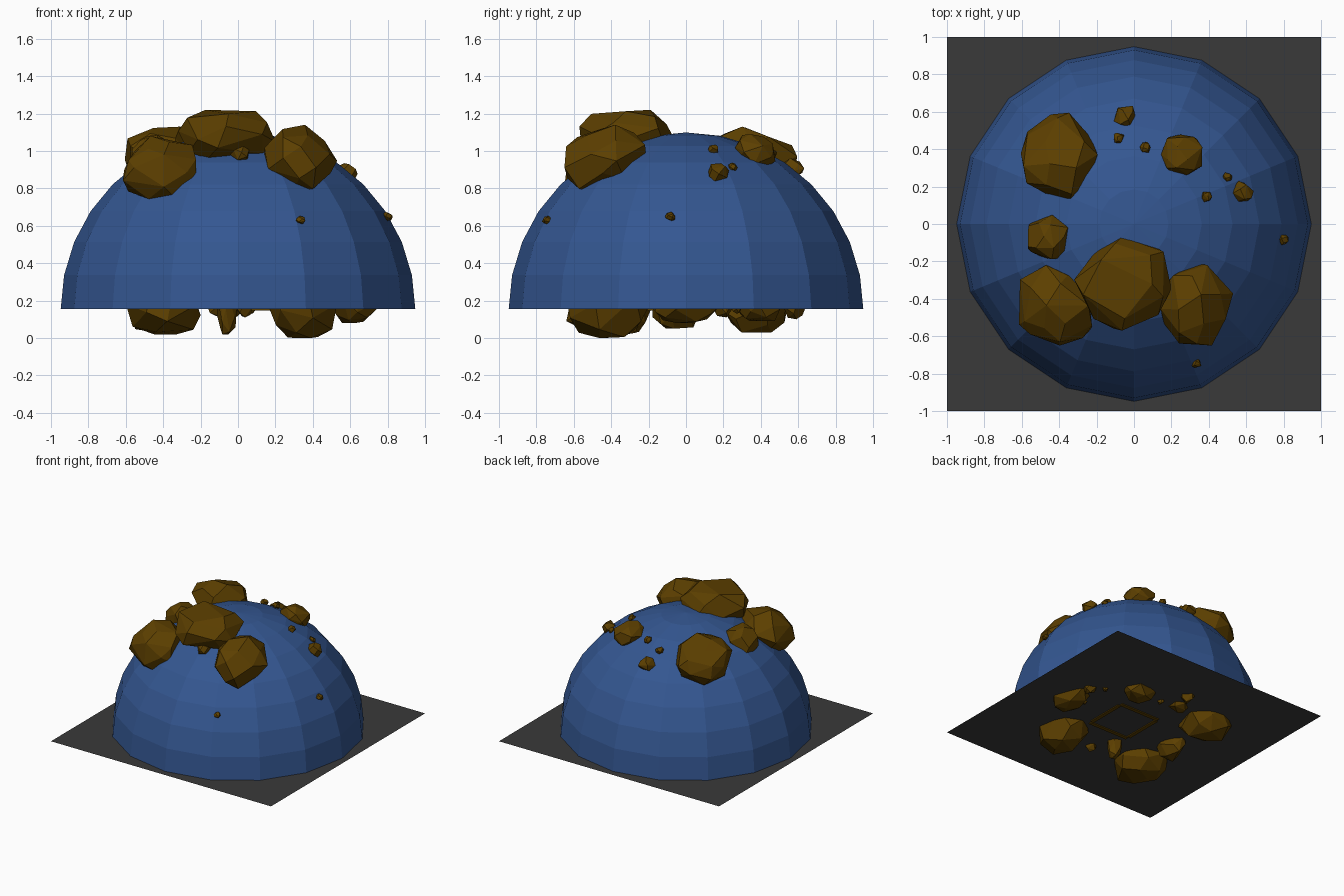
import bpy, bmesh, math, random
from mathutils import Vector

if "Cube" in bpy.data.objects:
    bpy.data.objects.remove(bpy.data.objects["Cube"])

PLANE_Z = 0.155
DOME_R = 0.948


def material(name, rgb):
    m = bpy.data.materials.new(name)
    m.diffuse_color = (*rgb, 1)
    m.use_nodes = True
    m.node_tree.nodes["Principled BSDF"].inputs["Base Color"].default_value = m.diffuse_color
    return m


BLUE = material("dome blue", (0.034, 0.094, 0.283))
BROWN = material("rock brown", (0.108, 0.050, 0.0))
GREY = material("ground grey", (0.042, 0.042, 0.042))


def finish(bm, name, mat):
    mesh = bpy.data.meshes.new(name)
    bm.to_mesh(mesh)
    bm.free()
    mesh.materials.append(mat)
    ob = bpy.data.objects.new(name, mesh)
    bpy.context.collection.objects.link(ob)
    return ob


def rock(name, centre, half, seed, normal=(0, 0, 1), squash=0.8, clip=0.8):
    """Faceted boulder: hull of jittered sphere points, fitted to a box."""
    rng = random.Random(seed)
    n = Vector(normal).normalized()
    count = 26 if max(half) > 0.08 else 14
    spin = rng.random() * 6.28
    pts = []
    for i in range(count):
        z = 1 - 2 * (i + 0.5) / count
        a = spin + i * 2.4 + rng.uniform(-0.35, 0.35)
        r = math.sqrt(1 - z * z)
        p = Vector((r * math.cos(a), r * math.sin(a), z)) * rng.uniform(0.88, 1.05)
        d = p.dot(n)
        pts.append(p + n * (max(-clip, min(clip, d)) * squash - d))
    lo = [min(p[k] for p in pts) for k in range(3)]
    hi = [max(p[k] for p in pts) for k in range(3)]
    bm = bmesh.new()
    for p in pts:
        bm.verts.new([centre[k] + half[k] * (2 * (p[k] - lo[k]) / (hi[k] - lo[k]) - 1)
                      for k in range(3)])
    bmesh.ops.convex_hull(bm, input=bm.verts)
    loose = [v for v in bm.verts if not v.link_faces]
    bmesh.ops.delete(bm, geom=loose, context='VERTS')
    bmesh.ops.dissolve_limit(bm, angle_limit=math.radians(12),
                             verts=bm.verts, edges=bm.edges)
    bmesh.ops.recalc_face_normals(bm, faces=bm.faces)
    return finish(bm, name, BROWN)


# Ground sheet
bm = bmesh.new()
bmesh.ops.create_grid(bm, x_segments=1, y_segments=1, size=1)
bmesh.ops.translate(bm, verts=bm.verts, vec=(0, 0, PLANE_Z))
finish(bm, "ground_sheet", GREY)

# Dome: upper half of a 16-sided sphere
bm = bmesh.new()
bmesh.ops.create_uvsphere(bm, u_segments=16, v_segments=16, radius=DOME_R)
bmesh.ops.delete(bm, geom=[v for v in bm.verts if v.co.z < -0.01], context='VERTS')
bmesh.ops.translate(bm, verts=bm.verts, vec=(0, 0, PLANE_Z - 0.004))
for v in bm.verts:
    v.co.z = max(v.co.z, PLANE_Z)
finish(bm, "dome", BLUE)

# Large boulders on the dome: centre, half size, tilt direction, clip
large = [
    ((-0.40, 0.36, 0.97), (0.205, 0.235, 0.16), (-0.4, 0.36, 0.8), 0.8),
    ((-0.46, -0.07, 0.97), (0.108, 0.118, 0.115), (-0.4, 0, 0.8), 0.85),
    ((-0.42, -0.435, 0.905), (0.195, 0.215, 0.175), (-0.4, -0.45, 0.7), 0.85),
    ((-0.06, -0.32, 1.085), (0.26, 0.25, 0.135), (0, -0.08, 1), 0.7),
    ((0.335, -0.43, 0.96), (0.195, 0.22, 0.18), (0.35, -0.45, 0.7), 0.85),
    ((0.255, 0.37, 1.00), (0.11, 0.108, 0.09), (0.26, 0.37, 0.8), 0.8),
]
for i, (c, h, tilt, clip) in enumerate(large):
    rock("dome_boulder", c, h, 10 + i, tilt, 0.85, clip)

# Pebbles on the dome: x, y, z, radius
pebbles = [
    (0.01, -0.47, 0.99, 0.05), (0.585, 0.175, 0.885, 0.055),
    (0.50, 0.25, 0.915, 0.025), (0.39, 0.145, 1.01, 0.027),
    (0.80, -0.085, 0.65, 0.027), (0.335, -0.745, 0.63, 0.025),
    (-0.05, 0.575, 0.91, 0.057), (-0.08, 0.46, 0.985, 0.028),
    (0.06, 0.41, 1.015, 0.028),
]
for i, (x, y, z, r) in enumerate(pebbles):
    rock("dome_pebble", (x, y, z), (r, r, r * 0.9), 40 + i, (x, y, z), 0.9)

# Rocks sunk through the ground sheet: x, y, half x, half y, lowest z
sunk = [
    (-0.40, -0.41, 0.20, 0.23, 0.02), (0.34, -0.42, 0.19, 0.22, 0.00),
    (-0.40, 0.37, 0.20, 0.18, 0.03), (0.61, 0.00, 0.13, 0.18, 0.08),
    (-0.42, -0.05, 0.10, 0.13, 0.05), (0.29, 0.39, 0.13, 0.12, 0.09),
    (-0.06, -0.30, 0.055, 0.06, 0.02), (0.03, -0.46, 0.045, 0.045, 0.11),
    (-0.09, 0.43, 0.075, 0.07, 0.11), (-0.04, 0.58, 0.06, 0.06, 0.10),
    (0.60, 0.20, 0.05, 0.05, 0.11), (0.51, 0.27, 0.025, 0.025, 0.13),
    (0.07, 0.40, 0.03, 0.03, 0.13), (0.51, 0.02, 0.025, 0.025, 0.13),
]
for i, (x, y, hx, hy, low) in enumerate(sunk):
    hz = PLANE_Z + 0.02 - low
    rock("sunk_rock", (x, y, PLANE_Z + 0.02), (hx, hy, hz), 70 + i)

# Broken square frame showing on the underside
bm = bmesh.new()
for x, y, sx, sy in [(0.09, -0.19, 0.36, 0.03), (0.09, 0.17, 0.36, 0.03),
                     (-0.09, -0.01, 0.03, 0.32), (0.27, -0.01, 0.03, 0.32)]:
    for v in bmesh.ops.create_cube(bm, size=1)["verts"]:
        v.co = (x + v.co.x * sx, y + v.co.y * sy, PLANE_Z + v.co.z * 0.016)
finish(bm, "underside_frame", BROWN)
